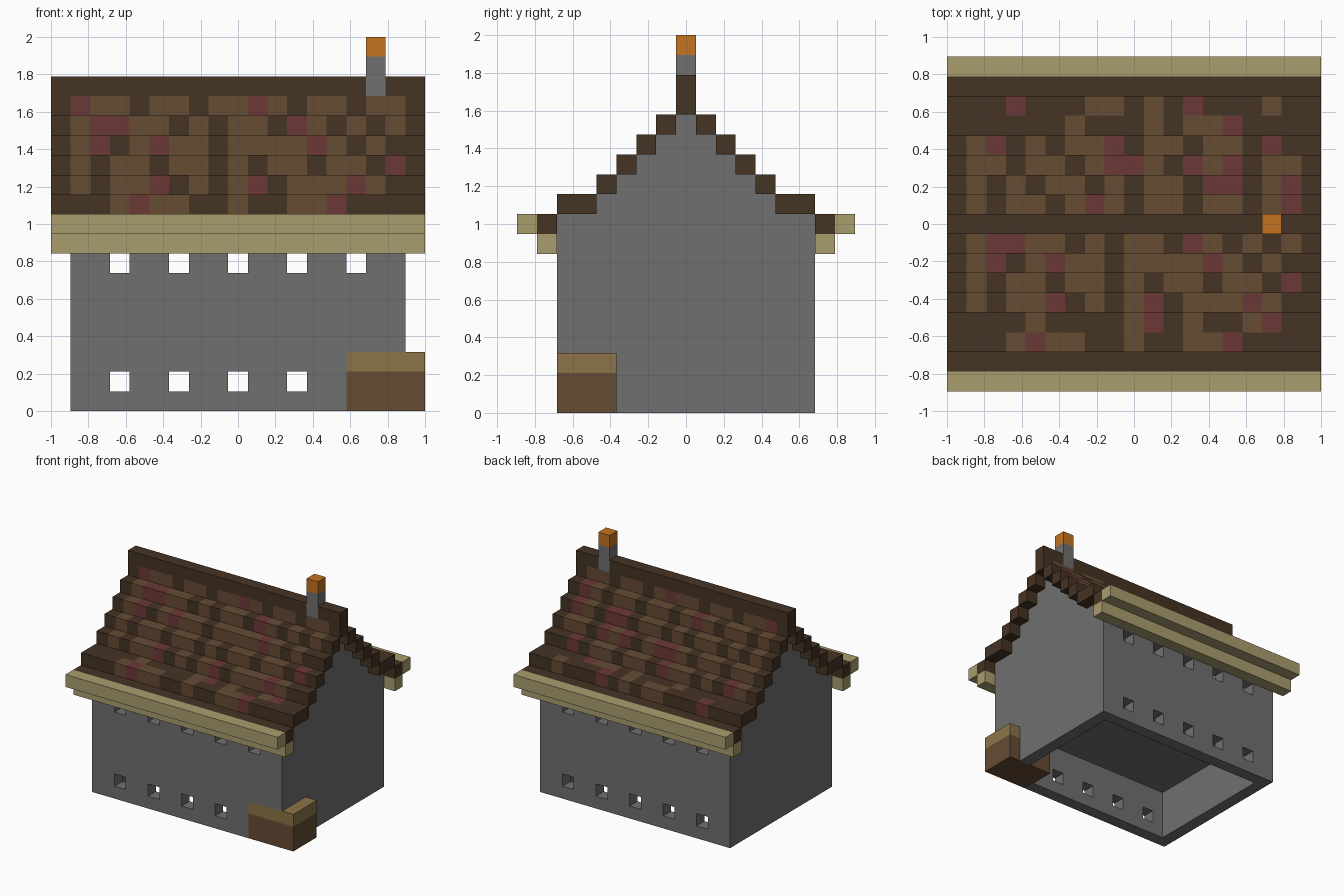
import bpy
import bmesh
from mathutils import Vector

U = 2 / 19                            # edge of one building block
ORIGIN = Vector((-1, -8.5 * U, 0))

if "Cube" in bpy.data.objects:
    bpy.data.objects.remove(bpy.data.objects["Cube"])


def make_material(name, hex_code):
    rgb = [int(hex_code[n:n + 2], 16) / 255 for n in (0, 2, 4)]
    rgba = [c / 12.92 if c < 0.04 else ((c + 0.055) / 1.055) ** 2.4 for c in rgb] + [1]
    mat = bpy.data.materials.new(name)
    mat.use_nodes = True
    mat.diffuse_color = rgba
    mat.node_tree.nodes["Principled BSDF"].inputs["Base Color"].default_value = rgba
    return mat


STONE = make_material("grey stone", "707070")
DARK = make_material("dark roof wood", "453323")
BROWN = make_material("brown wood", "664c34")
RED = make_material("red roof tile", "6c3937")
CREAM = make_material("pale eaves wood", "a99d6f")
TAN = make_material("tan wood", "8c7448")
ORANGE = make_material("orange chimney cap", "c47320")
TILES = {".": DARK, "B": BROWN, "R": RED}


def block(i, j, k):
    """Set of grid cells inside three half-open ranges."""
    return {(a, b, c) for a in range(*i) for b in range(*j) for c in range(*k)}


def paint(cells, mat):
    return {cell: mat for cell in cells}


def build(name, cells):
    """Make an object from the outer faces of a cell-to-material map."""
    mesh = bpy.data.meshes.new(name)
    mats = list(dict.fromkeys(cells.values()))
    for mat in mats:
        mesh.materials.append(mat)
    bm = bmesh.new()
    for cell, mat in cells.items():
        centre = Vector(cell) + Vector((0.5, 0.5, 0.5))
        for axis in range(3):
            for sign in (-1, 1):
                normal = Vector((0, 0, 0))
                normal[axis] = sign
                if tuple(int(c + n) for c, n in zip(cell, normal)) in cells:
                    continue
                side = Vector((0, 0, 0))
                side[(axis + 1) % 3] = 1
                up = normal.cross(side)
                corners = (-side - up, side - up, side + up, up - side)
                verts = [bm.verts.new(ORIGIN + (centre + (normal + c) / 2) * U) for c in corners]
                bm.faces.new(verts).material_index = mats.index(mat)
    bmesh.ops.remove_doubles(bm, verts=bm.verts, dist=U / 100)
    bm.to_mesh(mesh)
    bm.free()
    bpy.context.collection.objects.link(bpy.data.objects.new(name, mesh))


def roof_level(j):
    """Height of the roof course over a row, the same on both slopes."""
    return max(10, 15 - abs(j - 8))


def course(j, k, pattern):
    """One strip of roof; the letters choose the tile on each cell."""
    return {(i, j, k): TILES[t] for i, t in enumerate("." + pattern + ".")}


# Corner crate, set into the front wall
crate = block((15, 19), (2, 5), (0, 3))
build("corner_crate", {c: TAN if c[2] == 2 else BROWN for c in crate})

# Long walls with two rows of windows
for name, j in (("front_wall", 2), ("back_wall", 14)):
    wall = block((1, 18), (j, j + 1), (0, 10))
    windows = {(i, j, k) for i in range(3, 16, 3) for k in (1, 7)}
    build(name, paint(wall - windows - crate, STONE))

# Stepped gable walls
for name, i in (("right_gable", 1), ("left_gable", 17)):
    gable = set()
    for j in range(3, 14):
        gable |= block((i, i + 1), (j, j + 1), (0, roof_level(j)))
    build(name, paint(gable - crate, STONE))

# Floor slab inside the walls
build("floor", paint(block((2, 17), (3, 14), (4, 5)), STONE))

# Roof slopes, listed from the eaves up
FRONT = ("..BRBB..B..BBR...", "...B....BR.B..BR.", "B.BBR.B.BR.BBBRB.",
         "B.BB.BB.B.BB.BB.R", "BR.BRBB.BBBBRB.B.", "BRRBB.B.BB.RB.B.B")
BACK = ("..R...BB.B.R...B.", ".....B...B.BBR...", "BR.B.BBR.BB.BB.R.",
        "BB.BB.BRRB.RBR.BB", "B.B.BB.B.BB.RR.BR", "B.BB.BRB.BB.BB.BR")
for name, rows, start, step in (("front_roof", FRONT, 2, 1), ("back_roof", BACK, 14, -1)):
    slope = paint(block((0, 19), (start - step, start - step + 1), (9, 10)), DARK)
    for n, row in enumerate(rows):
        j = start + n * step
        slope.update(course(j, roof_level(j), row))
    build(name, slope)

# Eaves boards
for name, outer, inner in (("front_eaves", 0, 1), ("back_eaves", 16, 15)):
    boards = block((0, 19), (outer, outer + 1), (9, 10))
    boards |= block((0, 19), (inner, inner + 1), (8, 9))
    build(name, paint(boards, CREAM))

# Ridge with a gap for the chimney
chimney = block((16, 17), (8, 9), (16, 19))
ridge = course(8, 15, "RBB.BB.BBRB.BB.BB")
ridge.update(paint(block((0, 19), (8, 9), (16, 17)) - chimney, DARK))
build("roof_ridge", ridge)

# Chimney with its cap
build("chimney", {c: ORANGE if c[2] == 18 else STONE for c in chimney})
